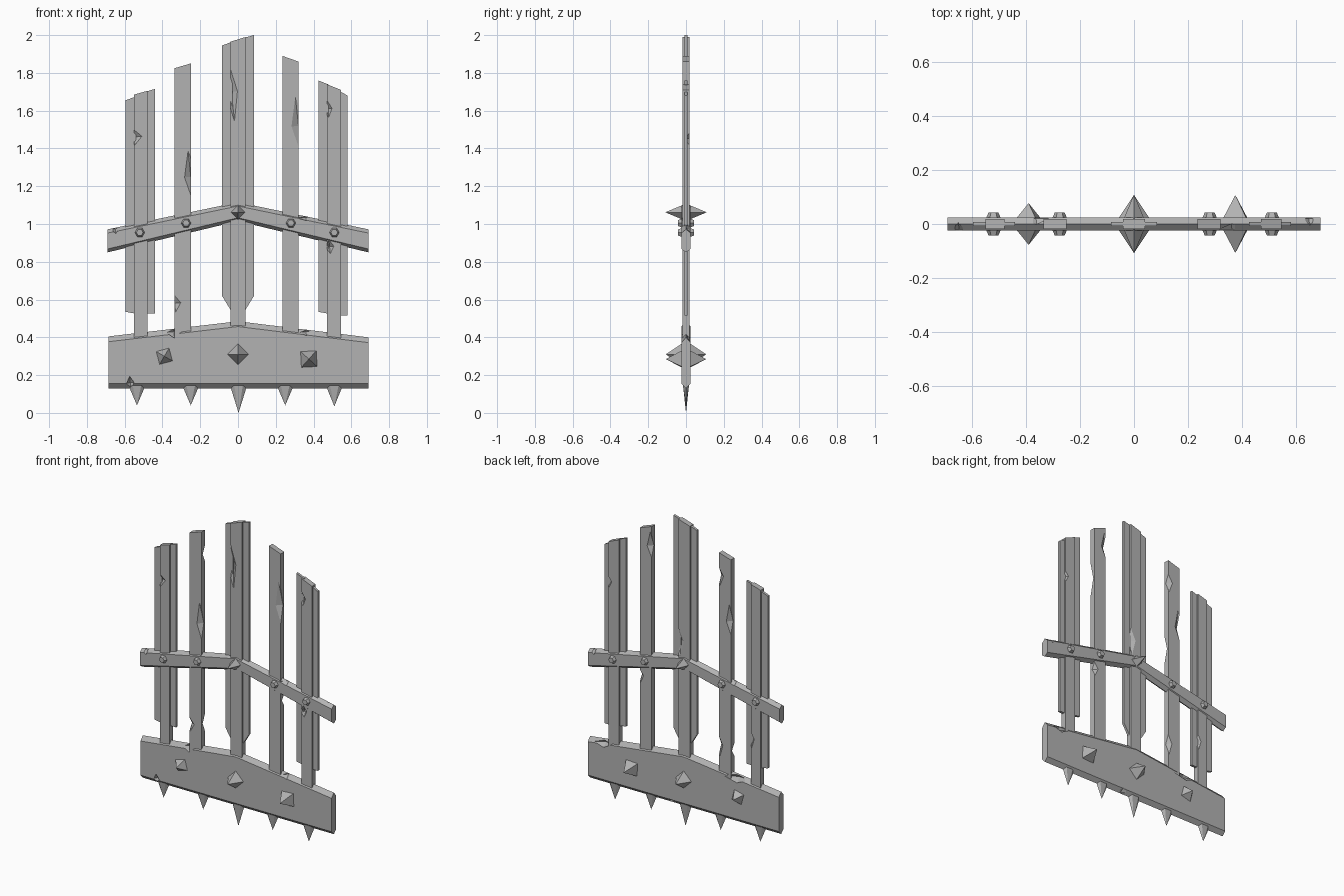
import bpy
import bmesh
import math
from mathutils import Matrix, Vector

if "Cube" in bpy.data.objects:
    bpy.data.objects.remove(bpy.data.objects["Cube"], do_unlink=True)

GREY = (0.45, 0.45, 0.45, 1)
iron = bpy.data.materials.new("iron grey")
iron.use_nodes = True
iron.diffuse_color = GREY
iron.node_tree.nodes["Principled BSDF"].inputs["Base Color"].default_value = GREY


def add_hull(bm, points):
    verts = [bm.verts.new(p) for p in points]
    bmesh.ops.convex_hull(bm, input=verts)


def make(name, hulls):
    """One object made of convex blocks, each given by its corner points."""
    bm = bmesh.new()
    for points in hulls:
        add_hull(bm, points)
    bmesh.ops.dissolve_limit(bm, angle_limit=0.01, verts=bm.verts[:], edges=bm.edges[:])
    bmesh.ops.recalc_face_normals(bm, faces=bm.faces[:])
    mesh = bpy.data.meshes.new(name)
    bm.to_mesh(mesh)
    bm.free()
    mesh.materials.append(iron)
    obj = bpy.data.objects.new(name, mesh)
    bpy.context.collection.objects.link(obj)
    return obj


def prism(outline, half):
    return [(x, y, z) for x, z in outline for y in (-half, half)]


def octahedron(center, rx, ry, rz, turn=0):
    rot = Matrix.Rotation(math.radians(turn), 3, "Y")
    c = Vector(center)
    axes = [Vector((rx, 0, 0)), Vector((0, ry, 0)), Vector((0, 0, rz))]
    return [c + rot @ (a * s) for a in axes for s in (-1, 1)]


def ring(x, y, z, r, sides=6):
    return [(x + r * math.cos(math.tau * i / sides), y, z + r * math.sin(math.tau * i / sides))
            for i in range(sides)]


def gouge(obj, chips):
    """Chip the edges; each chip is x, z, width, height, side (-1 front, 1 back)."""
    depth = 0.026
    cutter = make("chip_cutter", [octahedron((x, s * 0.02, z), w, depth, h, 6 * s)
                                  for x, z, w, h, s in chips])
    cutter.hide_render = True
    mod = obj.modifiers.new("chips", "BOOLEAN")
    mod.operation = "DIFFERENCE"
    mod.solver = "EXACT"
    mod.object = cutter
    bpy.context.view_layer.objects.active = obj
    bpy.ops.object.modifier_apply(modifier=mod.name)
    bpy.data.objects.remove(cutter, do_unlink=True)


def beam(stations, bevel_top, bevel_bottom, half=0.024):
    """Six-sided cross-section with ridged top and bottom, along x."""
    points = []
    for x, low, high in stations:
        points += [(x, 0, low), (x, 0, high)]
        points += [(x, s * half, z) for s in (-1, 1)
                   for z in (low + bevel_bottom, high - bevel_top)]
    return points


# Bottom plank with a peaked top
plank = make("bottom_plank", [beam([(-0.685, 0.13, 0.405), (0, 0.13, 0.485),
                                    (0.69, 0.13, 0.4)], 0.028, 0.025)])
gouge(plank, [(-0.57, 0.16, 0.022, 0.04, -1), (-0.34, 0.43, 0.05, 0.04, -1),
              (0.36, 0.43, 0.04, 0.025, -1), (0.58, 0.39, 0.07, 0.03, 1),
              (-0.38, 0.42, 0.1, 0.035, 1), (0.1, 0.14, 0.04, 0.02, 1)])

# Cross band, two sloping halves meeting in the middle
for side, label in ((-1, "right"), (1, "left")):
    band = make("cross_band_" + label, [beam([(0, 1.015, 1.115),
                                              (side * 0.69, 0.85, 0.972)], 0.02, 0.018)])
    gouge(band, [(side * 0.65, 0.975, 0.025, 0.03, side), (side * 0.36, 1.035, 0.05, 0.02, -side)])

# Upright bars: name, left x, right x, top at left, top at right
CORES = (
    ("right_outer_bar", -0.55, -0.48, 1.685, 1.705,
     [(-0.55, 1.46, 0.045, 0.045, -1), (-0.48, 0.7, 0.025, 0.06, 1)]),
    ("right_inner_bar", -0.335, -0.25, 1.825, 1.85,
     [(-0.25, 1.25, 0.036, 0.15, -1), (-0.335, 0.58, 0.035, 0.05, -1),
      (-0.25, 1.7, 0.035, 0.07, 1), (-0.335, 1.42, 0.035, 0.12, 1),
      (-0.25, 0.6, 0.03, 0.08, 1)]),
    ("middle_bar", -0.04, 0.04, 1.965, 1.99,
     [(-0.035, 1.7, 0.035, 0.17, -1), (0.04, 1.2, 0.04, 0.11, 1)]),
    ("left_inner_bar", 0.235, 0.32, 1.89, 1.86,
     [(0.32, 1.52, 0.04, 0.17, -1), (0.235, 1.76, 0.035, 0.1, 1),
      (0.32, 0.9, 0.03, 0.05, 1)]),
    ("left_outer_bar", 0.47, 0.545, 1.74, 1.71,
     [(0.475, 1.61, 0.025, 0.05, -1), (0.485, 0.88, 0.025, 0.04, -1),
      (0.545, 1.45, 0.025, 0.04, 1)]),
)
for name, x0, x1, top0, top1, chips in CORES:
    bar = make(name, [prism([(x0, 0.3), (x1, 0.3), (x1, top1), (x0, top0)], 0.018)])
    gouge(bar, chips)

# Thin fins: name, outer x, core edge x, foot outer, foot inner, top outer, top inner
FINS = (
    ("right_bar_fin_a", -0.595, -0.54, 0.535, 0.525, 1.655, 1.675),
    ("right_bar_fin_b", -0.44, -0.49, 0.525, 0.525, 1.715, 1.7),
    ("middle_bar_fin_a", -0.085, -0.03, 0.62, 0.53, 1.945, 1.965),
    ("middle_bar_fin_b", 0.085, 0.03, 0.62, 0.53, 2.0, 1.985),
    ("left_bar_fin_a", 0.425, 0.48, 0.535, 0.525, 1.76, 1.738),
    ("left_bar_fin_b", 0.58, 0.535, 0.515, 0.515, 1.68, 1.705),
)
for name, xo, xi, foot_o, foot_i, top_o, top_i in FINS:
    make(name, [prism([(xo, foot_o), (xi, foot_i), (xi, top_i), (xo, top_o)], 0.008)])

# Double-ended pyramid studs
STUDS = (
    ("middle_stud", 0, 0.31, 0.072, 0.107, 0),
    ("right_stud", -0.39, 0.3, 0.072, 0.077, 30),
    ("left_stud", 0.375, 0.285, 0.076, 0.107, 42),
    ("band_stud", 0, 1.062, 0.046, 0.11, 0),
)
for name, x, z, r, reach, turn in STUDS:
    make(name, [octahedron((x, 0, z), r, reach, r, turn)])

# Hexagonal bolts through the band
for i, (x, z) in enumerate(((-0.52, 0.955), (-0.275, 1.005), (0.28, 1.005), (0.51, 0.955))):
    make(f"bolt_{i + 1}", [ring(x, -0.043, z, 0.018) + ring(x, -0.022, z, 0.027)
                           + ring(x, 0.022, z, 0.027) + ring(x, 0.043, z, 0.018)])

# Ground spikes under the plank
for i, (x, tip) in enumerate(((-0.535, 0.04), (-0.25, 0.04), (0.003, 0.0),
                              (0.25, 0.04), (0.51, 0.035))):
    base = [(x + 0.045 * math.cos(math.tau * k / 6), 0.018 * math.sin(math.tau * k / 6), 0.145)
            for k in range(6)]
    make(f"ground_spike_{i + 1}", [base + [(x, 0, tip)]])
